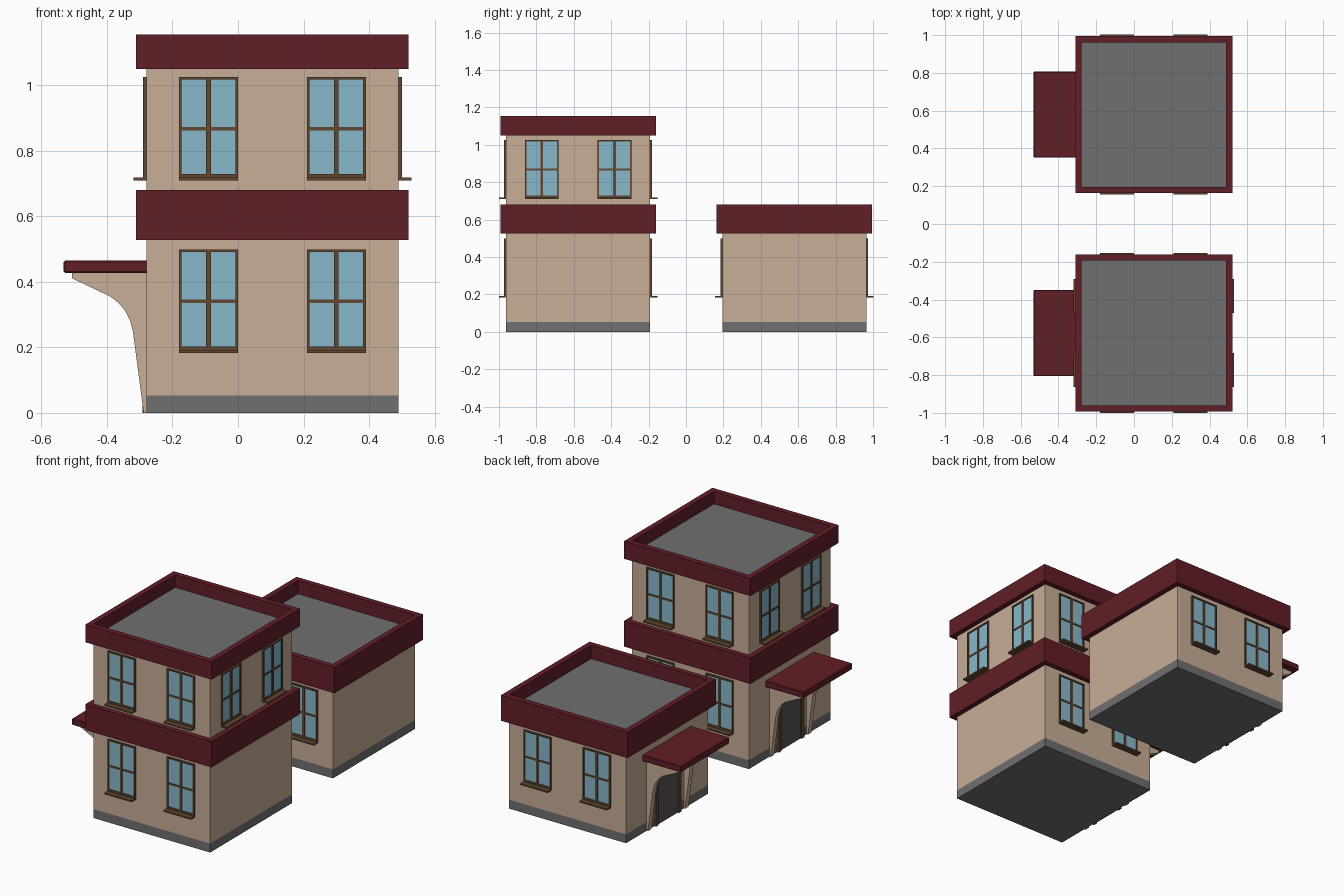
import bpy, bmesh, math
from mathutils import Matrix, Vector

if "Cube" in bpy.data.objects:
    bpy.data.objects.remove(bpy.data.objects["Cube"])


def mat(name, r, g, b):
    m = bpy.data.materials.new(name)
    m.diffuse_color = (r, g, b, 1)
    m.use_nodes = True
    m.node_tree.nodes["Principled BSDF"].inputs["Base Color"].default_value = m.diffuse_color
    return m


TAN = mat("tan_plaster", .58, .42, .31)
RED = mat("dark_red", .12, .013, .02)
GREY = mat("stone_grey", .16, .16, .16)
GLASS = mat("window_glass", .25, .48, .60)
BROWN = mat("brown_wood", .12, .065, .03)
DARK = mat("door_grey", .09, .09, .09)
CX, H, RIM = 0.105, 0.385, 0.416


def finish(bm, name, material, cy, turn=0):
    bmesh.ops.recalc_face_normals(bm, faces=bm.faces)
    bm.transform(Matrix.Translation((CX, cy, 0)) @ Matrix.Rotation(math.radians(turn), 4, 'Z'))
    me = bpy.data.meshes.new(name)
    bm.to_mesh(me)
    bm.free()
    me.materials.append(material)
    ob = bpy.data.objects.new(name, me)
    bpy.context.collection.objects.link(ob)
    return ob


def boxes(name, material, cy, items, turn=0):
    """Each item is (x0, x1, y0, y1, z0, z1) relative to the house centre."""
    bm = bmesh.new()
    for x0, x1, y0, y1, z0, z1 in items:
        m = Matrix.Translation(((x0 + x1) / 2, (y0 + y1) / 2, (z0 + z1) / 2))
        bmesh.ops.create_cube(bm, size=1, matrix=m @ Matrix.Diagonal((x1 - x0, y1 - y0, z1 - z0, 1)))
    return finish(bm, name, material, cy, turn)


def block(name, material, cy, z0, z1, h=H):
    boxes(name, material, cy, [(-h, h, -h, h, z0, z1)])


def parapet(name, cy, z0, z1):
    # Square ring wrapped round the top of the wall
    bm = bmesh.new()
    loops = []
    for h, z in ((RIM, z0), (RIM, z1), (H - .002, z1), (H - .002, z0)):
        loops.append([bm.verts.new((sx * h, sy * h, z)) for sx, sy in ((-1, -1), (1, -1), (1, 1), (-1, 1))])
    for i in range(4):
        a, b = loops[i], loops[(i + 1) % 4]
        for j in range(4):
            k = (j + 1) % 4
            bm.faces.new((a[j], a[k], b[k], b[j]))
    finish(bm, name, RED, cy)


def windows(name, cy, z0, z1, turns):
    # Pairs of four-pane windows with a projecting sill
    for turn in turns:
        wood, panes = [], []
        for u in (-.195, .195):
            l, r, f = u - .09, u + .09, -H
            mid = (z0 + z1) / 2
            wood += [(l, l + .008, f - .01, f + .01, z0, z1), (r - .008, r, f - .01, f + .01, z0, z1),
                     (l, r, f - .0102, f + .01, z1 - .008, z1), (l, r, f - .0102, f + .01, z0, z0 + .02),
                     (u - .007, u + .007, f - .009, f + .01, z0, z1),
                     (l, r, f - .0085, f + .01, mid - .005, mid + .005),
                     (l, r, f - .039, f + .01, z0, z0 + .009)]
            panes.append((l + .004, r - .004, f - .004, f + .005, z0 + .01, z1 - .004))
        boxes(name + "_frames", BROWN, cy, wood, turn)
        boxes(name + "_glass", GLASS, cy, panes, turn)


def entrance(cy):
    # Door, frame, awning slab and curved brackets on the left side
    f = -H
    boxes("door", DARK, cy, [(-.1, .1, f - .004, f + .005, 0, .385)], -90)
    boxes("door_frame", BROWN, cy, [(-.12, -.095, f - .012, f + .005, 0, .4), (.095, .12, f - .012, f + .005, 0, .4),
                                    (-.12, .12, f - .0115, f + .005, .38, .4)], -90)
    awning = boxes("awning", RED, cy, [(-.228, .228, f - .252, f + .005, .427, .465)], -90)
    bev = awning.modifiers.new("soft_edge", 'BEVEL')
    bev.width = .004
    bev.segments = 1
    profile = [(0, 0), (.01, 0), (.043, .25), (.052, .283), (.067, .312), (.088, .337), (.112, .355),
               (.229, .411), (.229, .43), (0, .43)]
    bm = bmesh.new()
    for u in (-.175, .175):
        face = bm.faces.new([bm.verts.new((u - .016, f - d + .002, z)) for d, z in profile])
        ext = bmesh.ops.extrude_face_region(bm, geom=[face], use_keep_orig=True)
        moved = [v for v in ext["geom"] if isinstance(v, bmesh.types.BMVert)]
        bmesh.ops.translate(bm, verts=moved, vec=Vector((.032, 0, 0)))
    finish(bm, "awning_brackets", TAN, cy, -90)


def house(cy, two_floors):
    block("plinth", GREY, cy, 0, .053)
    block("lower_walls", TAN, cy, .053, .59)
    parapet("lower_parapet", cy, .527, .68)
    windows("lower_window", cy, .183, .499, (0, 180))
    entrance(cy)
    if two_floors:
        block("upper_walls", TAN, cy, .59, 1.07)
        parapet("upper_parapet", cy, 1.05, 1.155)
        windows("upper_window", cy, .709, 1.025, (0, 90, 180, -90))
        block("roof", GREY, cy, 1.07, 1.08, H - .001)
    else:
        block("roof", GREY, cy, .59, .6, H - .001)


house(-.577, True)
house(.579, False)
